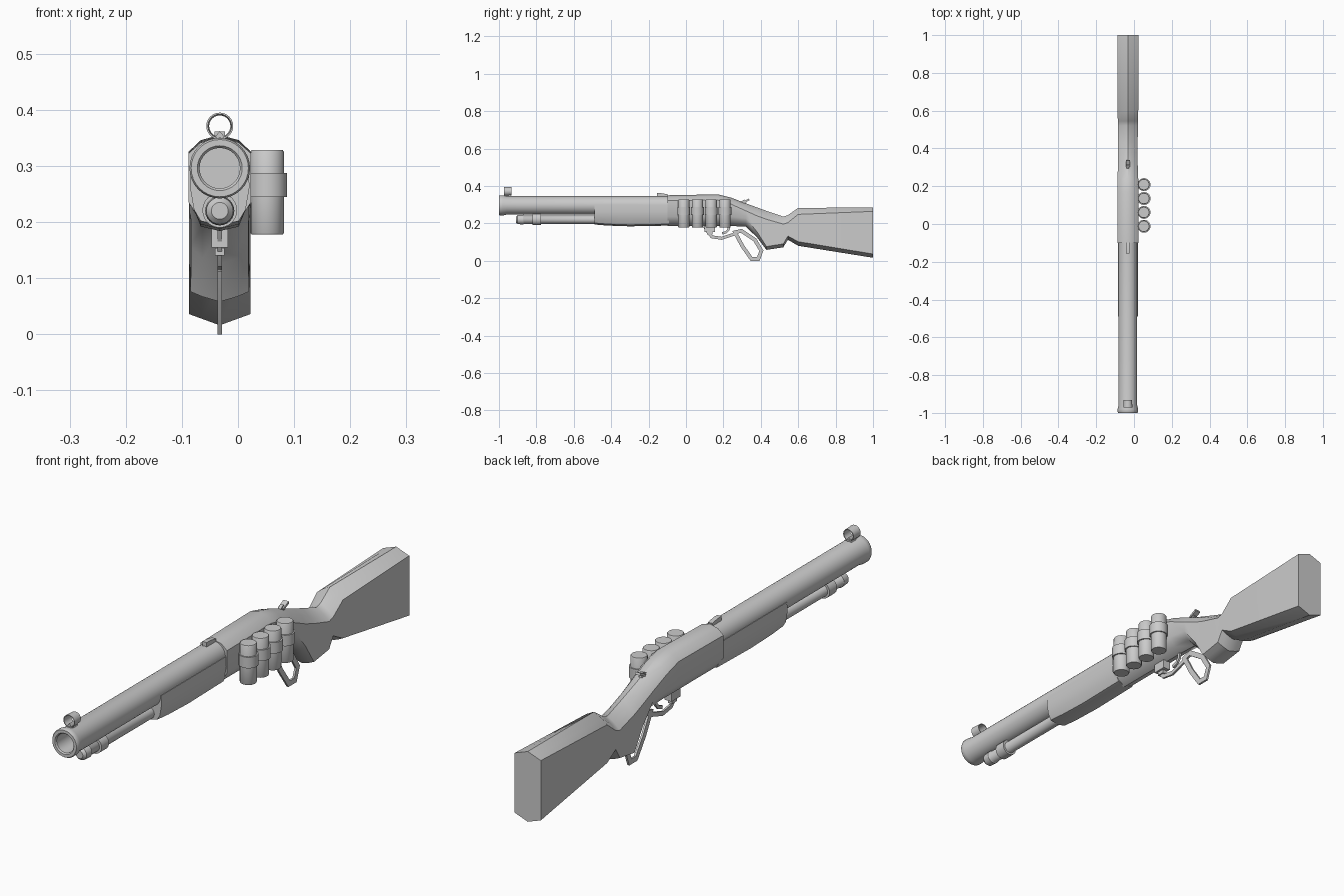
import bpy, bmesh, math
from mathutils import Vector

if "Cube" in bpy.data.objects:
    bpy.data.objects.remove(bpy.data.objects["Cube"])

CX = -0.0325  # centre line of the gun


def make(name, verts, faces, angle=35):
    me = bpy.data.meshes.new(name)
    me.from_pydata([tuple(v) for v in verts], [], faces)
    bm = bmesh.new()
    bm.from_mesh(me)
    bmesh.ops.recalc_face_normals(bm, faces=bm.faces)
    bm.to_mesh(me)
    bm.free()
    ob = bpy.data.objects.new(name, me)
    bpy.context.collection.objects.link(ob)
    bpy.ops.object.select_all(action='DESELECT')
    ob.select_set(True)
    bpy.context.view_layer.objects.active = ob
    bpy.ops.object.shade_smooth_by_angle(angle=math.radians(angle))
    return ob


def skin(name, rings, angle=35, caps=True, loop=False):
    n, m = len(rings[0]), len(rings)
    verts = [v for r in rings for v in r]
    faces = [(a * n + i, a * n + (i + 1) % n, b * n + (i + 1) % n, b * n + i)
             for a in range(m if loop else m - 1) for b in [(a + 1) % m] for i in range(n)]
    if caps and not loop:
        faces += [tuple(range(n)), tuple(range((m - 1) * n, m * n))]
    return make(name, verts, faces, angle)


def lathe(name, center, profile, axis='Y', seg=24, loop=False):
    # profile: (radius, position along axis)
    rings = []
    for r, t in profile:
        ring = []
        for i in range(seg):
            a = 2 * math.pi * i / seg
            c, s = r * math.cos(a), r * math.sin(a)
            ring.append((center[0] + c, t, center[1] + s) if axis == 'Y'
                        else (center[0] + c, center[1] + s, t))
        rings.append(ring)
    return skin(name, rings, loop=loop)


def ribbon(name, pts, width, thick, closed=False):
    # flat bar following a path in the y-z plane
    P = [Vector(p) for p in pts]
    n, rings = len(P), []
    for i, p in enumerate(P):
        a = P[i - 1] if closed or i else p
        b = P[(i + 1) % n] if closed or i < n - 1 else p
        d1 = (p - a).normalized() if p != a else (b - p).normalized()
        d2 = (b - p).normalized() if b != p else d1
        t = (d1 + d2).normalized()
        o = Vector((-t.y, t.x)) * width / 2 / max(0.6, t.dot(d1))
        rings.append([(CX + s * thick / 2, q.x, q.y)
                      for s, q in ((-1, p - o), (1, p - o), (1, p + o), (-1, p + o))])
    return skin(name, rings, loop=closed)


def mirrored(y, half):
    # half section from top centre to bottom centre
    return [(CX + x, y, z) for x, z in half] + [(CX - x, y, z) for x, z in half[-2:0:-1]]


# Receiver, grip and stock: y, top, bottom, half width, top slope, bottom slope, roundness
sections = [(-0.10, .350, .186, .056, .028, .050, .30), (0.17, .355, .186, .056, .030, .050, .30),
            (0.24, .338, .186, .055, .035, .050, .30), (0.32, .307, .182, .052, .040, .045, .30),
            (0.38, .285, .125, .051, .045, .030, .35), (0.43, .267, .058, .052, .045, .018, .50),
            (0.52, .236, .072, .053, .040, .018, .50), (0.545, .244, .112, .053, .040, .020, .50),
            (0.60, .283, .080, .055, .035, .022, .50), (1.00, .284, .016, .055, .020, .020, .60)]
skin("receiver_and_stock", [mirrored(y, [
    (0, t), (.6 * w, t - f * c), (w, t - c), (w, b + d), (.6 * w, b + f * d), (0, b)])
    for y, t, b, w, c, d, f in sections])

# Barrel with open bore
lathe("barrel", (CX, .296), [(.036, -.85), (.036, -.995), (.040, -1), (.051, -1), (.054, -.995),
                             (.054, -.98), (.0495, -.96), (.0495, -.05)], seg=32)

# Magazine tube, its end cap and clamp ring
lathe("magazine_tube", (CX, .220), [(.015, -.91), (.024, -.90), (.026, -.87), (.0225, -.865),
                                    (.0225, -.45)])
lathe("magazine_ring", (CX, .221), [(.031, -.82), (.031, -.775)])

# Fore-end
skin("fore_end", [mirrored(y, [(0, .298), (.051, .298), (.053, .262), (.046, .222),
                               (.034, b + .008), (0, b)])
                  for y, b in ((-.49, .194), (-.42, .188), (-.30, .184), (-.09, .188))])

# Lever loop, trigger guard and trigger
ribbon("lever_loop", [(.262, .152), (.296, .160), (.368, .112), (.403, .054), (.387, .010),
                      (.350, .010), (.302, .078)], .020, .008, closed=True)
ribbon("trigger_guard", [(.095, .190), (.112, .160), (.138, .128), (.19, .120), (.27, .146)],
       .016, .008)
ribbon("trigger", [(.232, .195), (.228, .168), (.215, .153), (.193, .146)], .012, .008)
ribbon("lever_hinge", [(.10, .172), (.155, .172)], .034, .030)
ribbon("hinge_pin", [(.112, .147), (.142, .147)], .014, .017)

# Hammer with a wider spur
ribbon("hammer", [(.28, .295), (.305, .310), (.318, .318)], .022, .012)
ribbon("hammer_spur", [(.305, .312), (.338, .328)], .009, .022)

# Sights
ribbon("rear_sight", [(-.155, .353), (-.135, .353), (-.10, .347)], .017, .018)
skin("front_sight_base", [[(CX - .012, y, .340), (CX + .012, y, .340), (CX + .008, y, .352),
                           (CX, y, .362), (CX - .008, y, .352)] for y in (-.97, -.935)])
lathe("front_sight_ring", (CX, .371), [(.024, -.972), (.022, -.932), (.019, -.932), (.021, -.972)],
      seg=24, loop=True)

# Spare shells in holder bands on the right side
for k in range(4):
    y = -.012 + k * .0735
    lathe(f"shell_{k + 1}", (.052, y), [(.028, .178), (.030, .181), (.030, .325), (.028, .328)],
          axis='Z', seg=20)
    lathe(f"shell_band_{k + 1}", (.053, y), [(.0345, .245), (.0345, .287)], axis='Z', seg=20)
